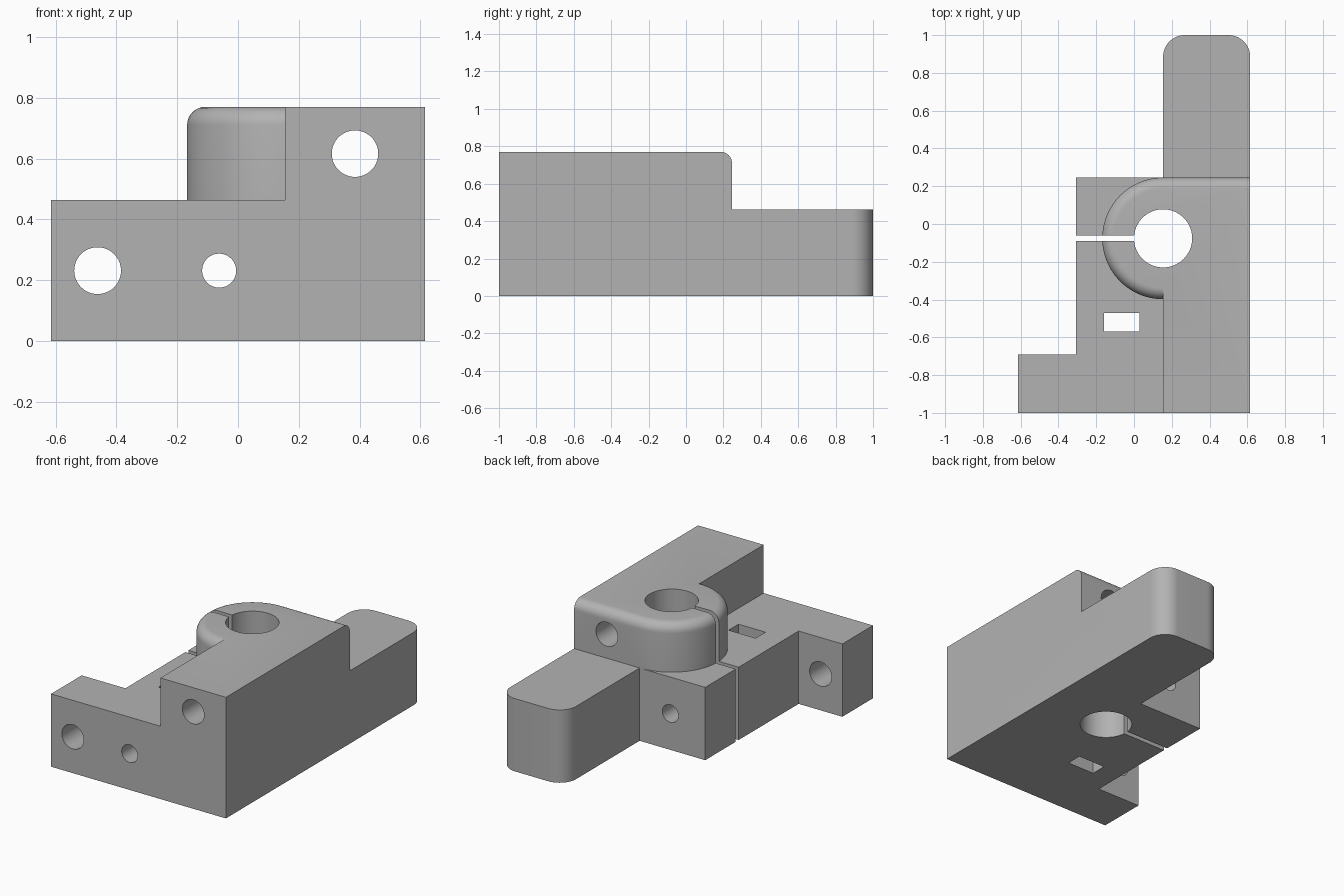
import bpy, bmesh, math
from mathutils import Matrix

if "Cube" in bpy.data.objects:
    bpy.data.objects.remove(bpy.data.objects["Cube"], do_unlink=True)

# Main dimensions
W, L, H, PLATE = 0.615, 1.0, 0.77, 0.463
STEP, BACK = 0.154, 0.246
BORE_Y, BORE_R, HEAD_R = -0.076, 0.154, 0.322
FILLET, CORNER = 0.06, 0.115

grey = bpy.data.materials.new("plain grey")
grey.use_nodes = True
colour = (0.45, 0.45, 0.45, 1)
grey.diffuse_color = colour
grey.node_tree.nodes["Principled BSDF"].inputs["Base Color"].default_value = colour


def arc(cx, cy, r, start, end, steps):
    angles = [math.radians(start + (end - start) * i / steps) for i in range(steps + 1)]
    return [(cx + r * math.cos(a), cy + r * math.sin(a)) for a in angles]


def make(name, bm):
    bmesh.ops.recalc_face_normals(bm, faces=bm.faces)
    mesh = bpy.data.meshes.new(name)
    bm.to_mesh(mesh)
    bm.free()
    mesh.materials.append(grey)
    obj = bpy.data.objects.new(name, mesh)
    bpy.context.collection.objects.link(obj)
    return obj


def prism(name, outline, z0, z1, round_edge=None):
    """Extrude an outline upwards, optionally filleting chosen top edges."""
    bm = bmesh.new()
    face = bm.faces.new([bm.verts.new((x, y, z0)) for x, y in outline])
    top = bmesh.ops.extrude_face_region(bm, geom=[face])["geom"]
    verts = [v for v in top if isinstance(v, bmesh.types.BMVert)]
    bmesh.ops.translate(bm, verts=verts, vec=(0, 0, z1 - z0))
    if round_edge:
        edges = [e for e in bm.edges if all(v.co.z > z1 - 1e-4 for v in e.verts)
                 and round_edge(e)]
        bmesh.ops.bevel(bm, geom=edges, offset=FILLET, segments=8, profile=0.5,
                        affect='EDGES', clamp_overlap=False)
    return make(name, bm)


def box(name, x0, x1, y0, y1, z0, z1):
    return prism(name, [(x0, y0), (x1, y0), (x1, y1), (x0, y1)], z0, z1)


def drill(name, x, z, r):
    """Long cylinder running front to back."""
    bm = bmesh.new()
    bmesh.ops.create_cone(bm, cap_ends=True, segments=48, radius1=r, radius2=r, depth=3,
                          matrix=Matrix.Translation((x, 0, z)) @ Matrix.Rotation(math.pi / 2, 4, 'X'))
    return make(name, bm)


def combine(target, other, operation):
    mod = target.modifiers.new(other.name, 'BOOLEAN')
    mod.object, mod.operation, mod.solver = other, operation, 'EXACT'
    bpy.context.view_layer.objects.active = target
    bpy.ops.object.modifier_apply(modifier=mod.name)
    bpy.data.objects.remove(other, do_unlink=True)


# Base plate with a foot at the front and a rounded arm at the back
outline = [(-W, -L), (W, -L)]
outline += arc(W - CORNER, L - CORNER, CORNER, 0, 90, 16)
outline += arc(STEP + CORNER, L - CORNER, CORNER, 90, 180, 16)
outline += [(STEP, BACK), (-W / 2, BACK), (-W / 2, -0.692), (-W, -0.692)]
bracket = prism("clamp_bracket", outline, 0, PLATE)

# Raised rail along the left side
combine(bracket, box("rail", STEP, W, -L, -0.2, 0.2, H), 'UNION')

# Round clamp head with filleted rim
head = arc(STEP, BORE_Y, HEAD_R, 90, 270, 48)
head += [(W, BORE_Y - HEAD_R), (W, BORE_Y + HEAD_R)]
combine(bracket, prism("clamp_head", head, 0.3, H,
                       lambda e: not all(v.co.x > W - 1e-4 for v in e.verts)), 'UNION')

# Vertical bore, clamping slot and nut pocket
cutters = [
    prism("bore", arc(STEP, BORE_Y, BORE_R, 0, 354.375, 63), -1, 2),
    box("slot", -1, STEP, -0.09, -0.06, -1, 2),
    box("nut_pocket", -0.16, 0.03, -0.57, -0.47, -1, 2),
    # Bolt holes from front to back
    drill("foot_hole", -0.462, 0.231, 0.077),
    drill("clamp_hole", -0.062, 0.231, 0.056),
    drill("rail_hole", 0.385, 0.616, 0.0765),
]
for cutter in cutters:
    combine(bracket, cutter, 'DIFFERENCE')

# Tidy flat areas, then smooth the curved ones
bm = bmesh.new()
bm.from_mesh(bracket.data)
bmesh.ops.remove_doubles(bm, verts=bm.verts, dist=1e-5)
bmesh.ops.dissolve_limit(bm, angle_limit=math.radians(0.2), verts=bm.verts, edges=bm.edges)
bm.to_mesh(bracket.data)
bm.free()
bpy.ops.object.select_all(action='DESELECT')
bracket.select_set(True)
bpy.context.view_layer.objects.active = bracket
bpy.ops.object.shade_smooth_by_angle(angle=math.radians(30))
